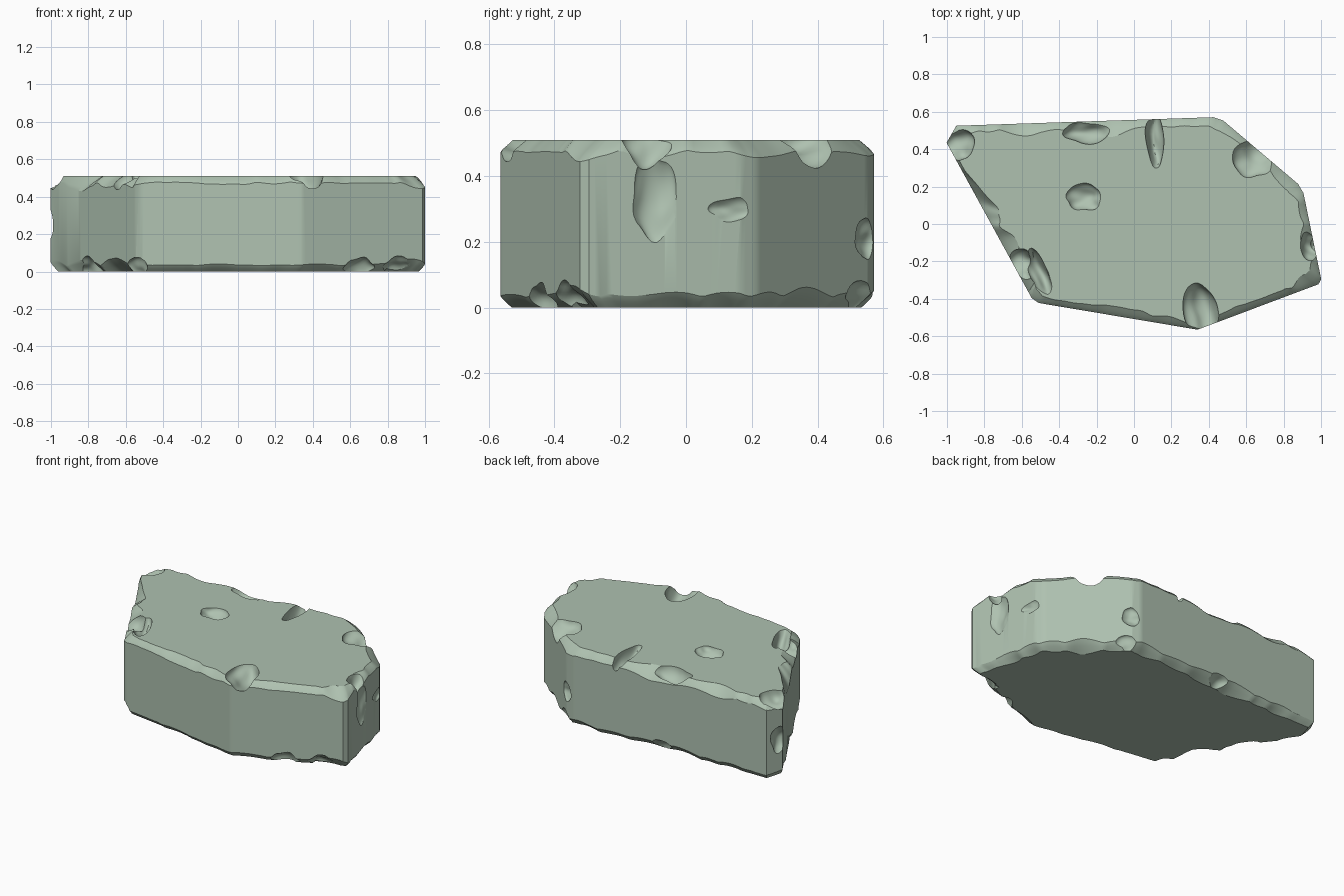
import bpy, bmesh, math
from mathutils import Vector, noise

if "Cube" in bpy.data.objects:
    bpy.data.objects.remove(bpy.data.objects["Cube"])

H = 0.51
# Plan corners: x, y and the width of the small flat cut across each
CORNERS = [(-1.05, .522, .1), (.455, .572, .03), (.9, .195, .03),
           (1.005, -.315, .02), (.34, -.565, .006), (-.535, -.418, .025)]

stone = bpy.data.materials.new("grey_green_stone")
stone.diffuse_color = (.425, .535, .435, 1)
stone.use_nodes = True
stone.node_tree.nodes["Principled BSDF"].inputs["Base Color"].default_value = stone.diffuse_color


def cut_corners():
    out = []
    for i, (x, y, w) in enumerate(CORNERS):
        c = Vector((x, y))
        for other in (CORNERS[i - 1], CORNERS[(i + 1) % len(CORNERS)]):
            out.append(c + (Vector(other[:2]) - c).normalized() * w)
    return out


def resample(points, step):
    out = []
    for i, a in enumerate(points):
        b = points[(i + 1) % len(points)]
        n = max(1, round((b - a).length / step))
        out += [a.lerp(b, k / n) for k in range(n)]
    return out


def wear(p, seed):
    # Irregular width of the worn edge, rougher on the left and back
    q = Vector((p.x, p.y, seed))
    rough = .5 if p.y < -.38 else 1.0
    n = abs(noise.noise(q * 4)) + .4 * noise.noise(q * 8) ** 2
    return .026 + .085 * rough * n


def ring(bm, pts, seed, t, top):
    # t = 0 lies on the side wall, t = 1 lies on the cap
    vs = []
    for p in pts:
        w = wear(p, seed)
        inward = Vector((-.4 * p.x, -p.y)).normalized() * w * 1.15
        drop = (.013 + .7 * w) * (1 - t)
        q = p + inward * t ** 1.2
        vs.append(bm.verts.new((q.x, q.y, H - drop if top else drop)))
    return vs


# Slab body: straight walls with worn upper and lower rims
bm = bmesh.new()
pts = resample(cut_corners(), .018)
steps = [k / 4 for k in range(5)]
rings = [ring(bm, pts, 3.7, t, False) for t in reversed(steps)]
rings += [ring(bm, pts, 8.2, t, True) for t in steps]
n = len(pts)
for a, b in zip(rings, rings[1:]):
    for i in range(n):
        j = (i + 1) % n
        bm.faces.new((a[i], a[j], b[j], b[i]))
bm.faces.new(rings[0])
bm.faces.new(rings[-1])
bmesh.ops.recalc_face_normals(bm, faces=bm.faces)
mesh = bpy.data.meshes.new("stone_slab")
bm.to_mesh(mesh)
bm.free()
mesh.materials.append(stone)
slab = bpy.data.objects.new("stone_slab", mesh)
bpy.context.collection.objects.link(slab)

cutters = []


def wall_angle(x, y):
    # Direction of the wall nearest to a point
    best = min(pts, key=lambda p: (p - Vector((x, y))).length)
    i = pts.index(best)
    d = pts[(i + 2) % n] - pts[i - 2]
    return math.atan2(d.y, d.x)


def chip(x, y, z, along, across, tall):
    bpy.ops.mesh.primitive_ico_sphere_add(subdivisions=4, radius=1)
    c = bpy.context.object
    i = len(cutters)
    c.name = f"chip_cutter_{i}"
    c.hide_render = True
    c.data.materials.append(stone)
    for v in c.data.vertices:
        v.co *= 1 + .25 * noise.noise(v.co * 1.2 + Vector((i * 5.3, 0, 0)))
    c.location, c.scale = (x, y, z), (along, across, tall)
    c.rotation_euler.z = wall_angle(x, y)
    cutters.append(c)


# Notches in the upper rim: x, y, size along and across the wall
for x, y, a, b in [(.11, .46, .05, .16), (-.25, .5, .13, .07), (.65, .36, .11, .12),
                   (-.61, -.22, .09, .09), (-.51, -.26, .14, .06), (-.95, .43, .1, .1),
                   (.37, -.47, .1, .16), (.95, -.11, .08, .07)]:
    chip(x, y, H + .03, a, b, .11)

# Nicks in the lower rim, all one size
for x, y in [(.66, -.45), (.86, -.37), (-.56, -.38), (-.2, .56), (-.8, .08), (.52, .55)]:
    chip(x, y, -.01, .1, .065, .085)

# Gouges in the walls: x, y, z, width and height
for x, y, z, w, h in [(.98, -.09, .33, .075, .13), (.94, .14, .3, .08, .045),
                      (.49, .56, .21, .06, .06), (-1, .46, .25, .055, .09)]:
    chip(x, y, z, w, .045, h)

# Pit in the top
chip(-.27, .14, H + .02, .1, .07, .07)

bpy.context.view_layer.update()
for c in cutters:
    m = slab.modifiers.new("chip", 'BOOLEAN')
    m.operation, m.solver, m.object = 'DIFFERENCE', 'EXACT', c
bpy.ops.object.select_all(action='DESELECT')
slab.select_set(True)
bpy.context.view_layer.objects.active = slab
for m in list(slab.modifiers):
    bpy.ops.object.modifier_apply(modifier=m.name)
for c in cutters:
    bpy.data.objects.remove(c)

bpy.ops.object.shade_smooth_by_angle(angle=math.radians(28))
